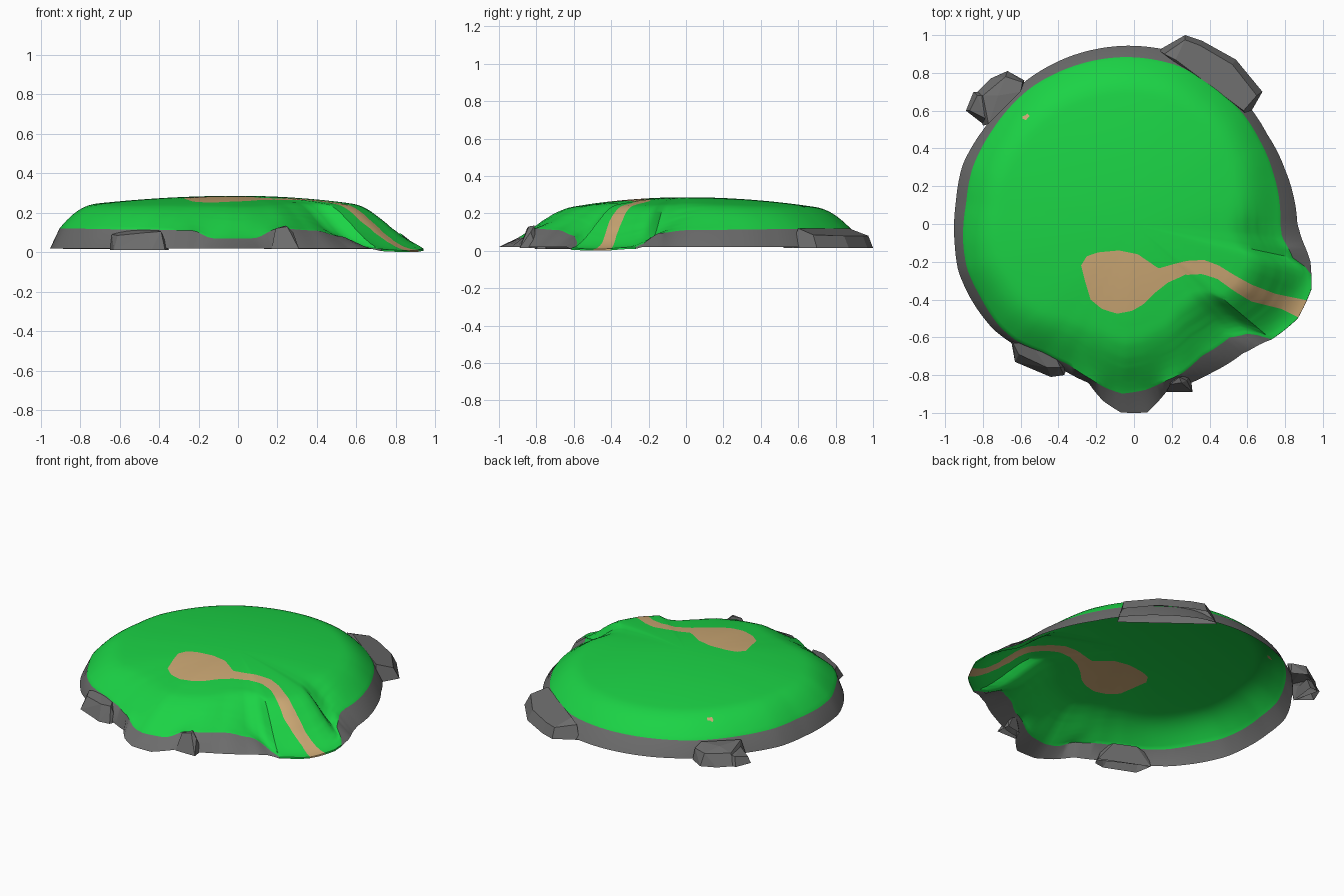
import bpy, bmesh, math

if "Cube" in bpy.data.objects:
    bpy.data.objects.remove(bpy.data.objects["Cube"])


def material(name, rgb):
    m = bpy.data.materials.new(name)
    m.diffuse_color = (*rgb, 1)
    m.use_nodes = True
    m.node_tree.nodes["Principled BSDF"].inputs["Base Color"].default_value = m.diffuse_color
    return m


GRASS = material("grass green", (0.011, 0.65, 0.06))
ROCK = material("rock grey", (0.15, 0.15, 0.15))
DIRT = material("dirt tan", (0.60, 0.39, 0.175))

# Island outline: angle, outer rim radius, grass edge radius
OUTLINE = [(0, .865, .775), (20, .85, .785), (34, .85, .80), (45, .87, .82),
           (60, .90, .84), (75, .935, .87), (93, .945, .885), (111, .95, .895),
           (127, .95, .905), (147, .94, .90), (161, .96, .905), (173, .95, .895),
           (186, .955, .91), (195, .963, .915), (205, .95, .90), (217, .93, .895),
           (224, .905, .88), (235, .865, .83), (245, .86, .82), (254, .875, .85),
           (260, .95, .88), (266, 1.0, .90), (274, 1.0, .88), (282, .89, .845),
           (288, .895, .83), (297, .888, .785), (310, .895, .785), (317, .925, .845),
           (320, .951, .95), (330, 1.001, 1.0), (340, 1.001, 1.0), (345, .971, .97),
           (348, .955, .86), (355, .89, .785), (360, .865, .775)]
# Slope: angle, grass edge height, slope width, ramp amount (0 = round shoulder)
SLOPE = [(0, .11, .25, .35), (35, .115, .2, 0), (90, .115, .2, 0), (200, .12, .2, 0),
         (235, .115, .24, 0), (254, .11, .27, .2), (262, .07, .3, .25),
         (275, .07, .3, .25), (284, .12, .28, .3), (300, .11, .28, .5),
         (311, .08, .30, .8), (320, .015, .37, 1), (331, .008, .39, 1),
         (344, .02, .37, 1), (350, .095, .30, .7), (360, .11, .25, .35)]
# Outline of the clearing and the winding path
PATH = [(-.28, -.22), (-.25, -.17), (-.19, -.15), (-.08, -.14), (.02, -.16), (.13, -.235),
        (.20, -.215), (.28, -.195), (.37, -.19), (.45, -.22), (.53, -.27), (.62, -.32),
        (.75, -.37), (.92, -.405), (1.05, -.43), (1.0, -.55), (.87, -.495), (.78, -.45),
        (.62, -.41), (.53, -.355), (.44, -.29), (.36, -.265), (.27, -.27), (.18, -.31),
        (.11, -.365), (.05, -.425), (-.01, -.46), (-.09, -.475), (-.17, -.45),
        (-.23, -.40), (-.26, -.30)]


def lookup(table, a, smooth=False):
    for p, q in zip(table, table[1:]):
        if a <= q[0]:
            t = (a - p[0]) / (q[0] - p[0])
            if smooth:
                t = t * t * (3 - 2 * t)
            return [u + (v - u) * t for u, v in zip(p[1:], q[1:])]


def path_distance(co):
    """Signed distance to the dirt: negative inside."""
    x, y = co.x, co.y
    best, inside = 9.0, False
    for (ax, ay), (bx, by) in zip(PATH, PATH[1:] + PATH[:1]):
        dx, dy = bx - ax, by - ay
        t = max(0, min(1, ((x - ax) * dx + (y - ay) * dy) / (dx * dx + dy * dy)))
        best = min(best, math.hypot(x - ax - t * dx, y - ay - t * dy))
        if (ay > y) != (by > y) and x < ax + (y - ay) / dy * dx:
            inside = not inside
    spot = math.hypot(x + .577, y - .565) - .016
    return min(-best if inside else best, spot)


def height(x, y, r, edge, z_edge, width, ramp):
    top = .286 - (.12 if x > 0 else .075) * x * x - (.15 if y < 0 else .11) * y * y
    s = max(0, min(1, (edge - r) / width))
    f = (1 - ramp) * (1 - (1 - s) ** 2.4) + ramp * s * s * (3 - 2 * s)
    return z_edge + (top - z_edge) * f


def finish(bm, name, mats):
    me = bpy.data.meshes.new(name)
    bm.to_mesh(me)
    bm.free()
    ob = bpy.data.objects.new(name, me)
    bpy.context.collection.objects.link(ob)
    for m in mats:
        me.materials.append(m)
    return ob


# Island: open polar shell with a grass dome and a sloping rock rim
SEG, RINGS = 180, 50
bm = bmesh.new()
centre = bm.verts.new((0, 0, .286))
columns = []
for i in range(SEG):
    deg = 360 * i / SEG
    c, s = math.cos(math.radians(deg)), math.sin(math.radians(deg))
    out, edge = lookup(OUTLINE, deg)
    z_edge, width, ramp = lookup(SLOPE, deg, True)
    col = []
    for k in range(1, RINGS + 1):
        r = edge * k / RINGS
        col.append(bm.verts.new((r * c, r * s, height(r * c, r * s, r, edge, z_edge, width, ramp))))
    col.append(bm.verts.new((out * c, out * s, max(0, min(.02, z_edge - .01)))))
    columns.append((col, out - edge))

# Soften the grass folds around each ring, fading to none at the rim
for k in range(RINGS):
    n = round(7 * (1 - ((k + 1) / RINGS) ** 5))
    for _ in range(2):
        zs = [col[k].co.z for col, w in columns]
        for i in range(SEG):
            columns[i][0][k].co.z = sum(zs[(i + j) % SEG] for j in range(-n, n + 1)) / (2 * n + 1)

for i in range(SEG):
    (a, wa), (b, wb) = columns[i], columns[(i + 1) % SEG]
    bm.faces.new((centre, a[0], b[0]))
    for k in range(RINGS):
        f = bm.faces.new((a[k], a[k + 1], b[k + 1], b[k]))
        if k == RINGS - 1 and wa + wb > .02:
            f.material_index = 1

# Cut the dirt outline into the grass, then colour the inside
dist = {v: path_distance(v.co) for v in bm.verts}
cuts = []
for e in list(bm.edges):
    v, w = e.verts
    if dist[v] * dist[w] < 0:
        cuts.append(bmesh.utils.edge_split(e, v, dist[v] / (dist[v] - dist[w]))[1])
bmesh.ops.connect_verts(bm, verts=cuts)
for f in bm.faces:
    if f.material_index == 0 and path_distance(f.calc_center_median()) < 0:
        f.material_index = 2
island = finish(bm, "island_ground", [GRASS, ROCK, DIRT])
bpy.context.view_layer.objects.active = island
island.select_set(True)
bpy.ops.object.shade_smooth_by_angle(angle=math.radians(35))
island.select_set(False)


# Rim boulders: convex hulls of a footprint and a smaller top
def boulder(name, foot, top, z0=.015):
    bm = bmesh.new()
    for x, y in foot:
        bm.verts.new((x, y, z0))
    for p in top:
        bm.verts.new(p)
    res = bmesh.ops.convex_hull(bm, input=bm.verts)
    junk = {g for g in res["geom_interior"] + res["geom_unused"] if isinstance(g, bmesh.types.BMVert)}
    bmesh.ops.delete(bm, geom=list(junk), context='VERTS')
    bmesh.ops.dissolve_limit(bm, angle_limit=.15, verts=bm.verts, edges=bm.edges)
    # the island is a hollow shell, so boulders stay open underneath
    down = [f for f in bm.faces if f.normal.z < -.9]
    bmesh.ops.delete(bm, geom=down, context='FACES')
    finish(bm, name, [ROCK])


boulder("boulder_back_right",
        [(.13, .92), (.27, 1.0), (.36, .97), (.54, .87), (.68, .70), (.60, .56)],
        [(.16, .90, .10), (.27, .975, .08), (.35, .945, .08), (.52, .845, .08),
         (.65, .68, .085), (.58, .60, .12), (.40, .78, .12), (.22, .87, .12)])
boulder("boulder_back_left",
        [(-.84, .69), (-.76, .77), (-.67, .81), (-.58, .76), (-.80, .52)],
        [(-.80, .68, .085), (-.68, .78, .09), (-.59, .75, .09), (-.60, .70, .115),
         (-.77, .53, .11), (-.72, .68, .11)])
boulder("boulder_back_left_small",
        [(-.89, .60), (-.85, .70), (-.78, .70), (-.80, .53)],
        [(-.87, .60, .05), (-.83, .68, .07), (-.77, .68, .08), (-.79, .56, .08)])
boulder("boulder_front_left",
        [(-.65, -.62), (-.63, -.73), (-.44, -.81), (-.37, -.80), (-.35, -.75)],
        [(-.64, -.63, .09), (-.61, -.69, .085), (-.46, -.76, .10), (-.39, -.76, .105),
         (-.42, -.69, .115), (-.55, -.63, .115)], .01)
boulder("boulder_front_wedge",
        [(.17, -.89), (.31, -.89), (.30, -.80), (.20, -.82)],
        [(.19, -.85, .12), (.25, -.84, .13), (.28, -.83, .10), (.24, -.81, .135)])
